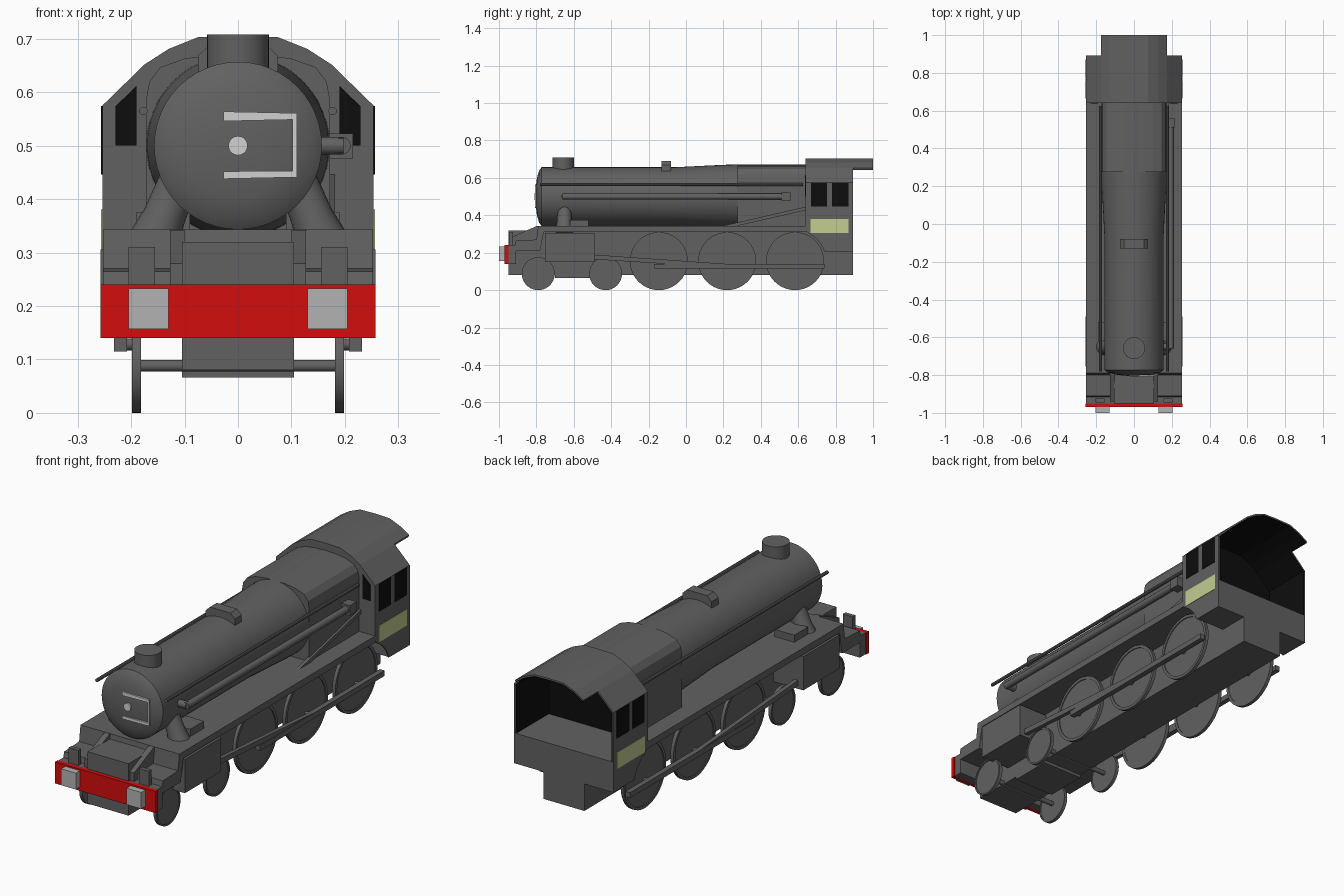
import bpy, bmesh, math
from mathutils import Vector, Matrix

if "Cube" in bpy.data.objects:
    bpy.data.objects.remove(bpy.data.objects["Cube"])

def material(name, r, g, b):
    m = bpy.data.materials.new(name)
    m.diffuse_color = (r, g, b, 1)
    m.use_nodes = True
    m.node_tree.nodes["Principled BSDF"].inputs["Base Color"].default_value = m.diffuse_color
    return m

GREY = material("dark_grey", .12, .12, .12)
BLACK = material("black", .004, .004, .004)
RED = material("red", .65, .004, .004)
STEEL = material("light_grey", .45, .45, .45)
WHITE = material("pale_grey", .64, .64, .64)
GREEN = material("pale_green", .54, .62, .28)

def finish(name, bm, mat, smooth=False):
    bmesh.ops.recalc_face_normals(bm, faces=bm.faces)
    me = bpy.data.meshes.new(name)
    bm.to_mesh(me)
    bm.free()
    me.materials.append(mat)
    ob = bpy.data.objects.new(name, me)
    bpy.context.collection.objects.link(ob)
    if smooth:
        bpy.ops.object.select_all(action='DESELECT')
        ob.select_set(True)
        bpy.context.view_layer.objects.active = ob
        bpy.ops.object.shade_smooth_by_angle(angle=math.radians(35))
    return ob

def prism(name, pts, axis, a, b, mat=GREY):
    """Extrude a closed profile: axis 'x' takes (y, z) points, axis 'y' takes (x, z)."""
    bm = bmesh.new()
    at = lambda p, t: (t, p[0], p[1]) if axis == 'x' else (p[0], t, p[1])
    lo = [bm.verts.new(at(p, a)) for p in pts]
    hi = [bm.verts.new(at(p, b)) for p in pts]
    bm.faces.new(lo)
    bm.faces.new(hi[::-1])
    for i in range(len(pts)):
        j = (i + 1) % len(pts)
        bm.faces.new((lo[i], hi[i], hi[j], lo[j]))
    return finish(name, bm, mat)

def box(name, x0, x1, y0, y1, z0, z1, mat=GREY):
    return prism(name, [(x0, z0), (x1, z0), (x1, z1), (x0, z1)], 'y', y0, y1, mat)

def lathe(name, profile, origin, direction, segs=40, mat=GREY):
    """Revolve (radius, distance) points round a line."""
    bm = bmesh.new()
    vs = [bm.verts.new((r, 0, t)) for r, t in profile]
    es = [bm.edges.new(p) for p in zip(vs, vs[1:])]
    bmesh.ops.spin(bm, geom=vs + es, cent=(0, 0, 0), axis=(0, 0, 1),
                   angle=2 * math.pi, steps=segs)
    bmesh.ops.remove_doubles(bm, verts=bm.verts, dist=1e-5)
    q = Vector(direction).to_track_quat('Z', 'Y')
    bm.transform(Matrix.Translation(origin) @ q.to_matrix().to_4x4())
    return finish(name, bm, mat, True)

def rod(name, p, q, r, segs=16, mat=GREY):
    d = Vector(q) - Vector(p)
    n = d.length
    return lathe(name, [(0, 0), (r, 0), (r, n), (0, n)], p, d, segs, mat)

# Boiler with domed smokebox door, tapering wider to the rear
lathe("boiler", [(0, -.805), (.05, -.803), (.1, -.797), (.14, -.785), (.157, -.772),
                 (.157, -.06), (.17, .2), (.172, .3), (.172, .645), (0, .645)],
      (0, 0, .5), (0, 1, 0), 48)

# Square-shouldered firebox
half = [(.172, .34), (.172, .585), (.166, .62), (.145, .647), (.1, .663), (.05, .670)]
prism("firebox", half + [(-x, z) for x, z in reversed(half)], 'y', .275, .645)

# Chimney and top feed
rod("chimney", (0, -.657, .6), (0, -.657, .708), .058, 32)
prism("top_feed", [(-.075, .63), (.075, .63), (.075, .668), (.052, .69),
                   (-.052, .69), (-.075, .668)], 'y', -.13, -.08)

# Smokebox door fittings
prism("door_strap_top", [(-.027, .546), (.11, .549), (.11, .561), (-.027, .564)], 'y', -.808, -.799, WHITE)
prism("door_strap_bottom", [(-.027, .438), (.11, .441), (.11, .453), (-.027, .452)], 'y', -.808, -.799, WHITE)
box("door_hinge_bar", .102, .11, -.808, -.799, .441, .561, WHITE)
rod("door_handle_disc", (0, -.811, .5), (0, -.803, .5), .018, 20, WHITE)

# Frame, running board and raised front platform
box("main_frame", -.105, .105, -.95, .893, .08, .32)
box("bogie_frame", -.105, .105, -.7, -.5, .066, .09)
box("running_board", -.253, .253, -.78, .645, .312, .343)
prism("front_platform", [(-.95, .14), (-.91, .14), (-.91, .21), (-.78, .21), (-.76, .312),
                         (-.76, .343), (-.79, .343), (-.8, .27), (-.91, .265),
                         (-.915, .24), (-.95, .24)], 'x', -.253, .253)
box("buffer_beam", -.257, .257, -.97, -.95, .14, .24, RED)

# Running gear and fittings on both sides
for s, side in ((-1, "left"), (1, "right")):
    def sbox(name, x0, x1, *rest):
        return box(f"{name}_{side}", *sorted((s * x0, s * x1)), *rest)
    sbox("buffer", .13, .205, -1, -.97, .157, .233, STEEL)
    sbox("lamp_bracket", .155, .205, -.945, -.925, .235, .31)
    prism(f"platform_brace_{side}", [(-.94, .24), (-.78, .24), (-.78, .342), (-.80, .342), (-.94, .28)],
          'x', s * .1, s * .127)
    sbox("cylinder", .1, .257, -.755, -.49, .15, .306)
    sbox("pipe_base", .09, .19, -.62, -.52, .34, .376)
    lathe(f"steam_pipe_{side}", [(0, 0), (.036, 0), (.04, .09), (.05, .145), (0, .145)],
          (s * .105, -.65, .45), (s * .4, 0, -1), 20)
    rod(f"handrail_{side}", (s * .177, -.78, .565), (s * .177, .625, .565), .008, 10)
    wheels = [(-.79, .088), (-.43, .088), (-.145, .155), (.22, .155), (.583, .155)]
    for i, (y, r) in enumerate(wheels):
        k = r * .91
        lathe(f"wheel_{side}_{i + 1}", [(0, -.006), (k, -.006), (k, -.008), (r, -.008), (r, .008),
                                        (k, .008), (k, .004), (0, .004)], (s * .19, y, r), (s, 0, 0), 40)
        if r > .1:
            rod(f"crank_pin_{side}_{i + 1}", (s * .185, y, .128), (s * .225, y, .128), .011, 12)
    prism(f"coupling_rod_{side}", [(-.17, .115), (.74, .115), (.74, .14), (-.17, .14)],
          'x', s * .208, s * .232)
    prism(f"connecting_rod_{side}", [(-.5, .165), (.22, .12), (.22, .14), (-.5, .19)],
          'x', s * .21, s * .23)
for i, (y, r) in enumerate(wheels):
    rod(f"axle_{i + 1}", (-.185, y, r), (.185, y, r), .011, 12)

# Ejector pipe and reversing rod, right side only
rod("ejector_pipe", (.195, -.66, .5), (.195, .53, .5), .016, 14)
rod("ejector_pipe_elbow", (.1, -.65, .5), (.197, -.65, .5), .017, 14)
box("ejector_box", .16, .215, .51, .56, .476, .523)
prism("reversing_rod", [(.18, .34), (.26, .34), (.645, .428), (.645, .447)], 'x', .165, .182)

# Cab roof with black lining; the upper part overhangs at the rear
arc = [(.175, .652), (.13, .681), (.075, .703), (0, .705), (-.075, .703), (-.13, .681), (-.175, .652)]
eave = [(.254, .575)] + arc + [(-.254, .575)]

def shell(name, pts, d0, d1, y0, y1, mat):
    down = lambda d: [(x * (1 - 2 * d), z - d) for x, z in pts]
    prism(name, down(d0) + down(d1)[::-1], 'y', y0, y1, mat)

shell("cab_roof", eave, 0, .006, .64, .893, GREY)
shell("cab_roof_overhang", arc, 0, .006, .89, 1, GREY)
shell("cab_roof_lining", eave, .006, .01, .65, .893, BLACK)
shell("cab_overhang_lining", arc, .006, .01, .89, 1, BLACK)

# Cab walls, floor and rear panel
box("cab_floor", -.25, .25, .645, .893, .312, .345)
box("cab_rear_panel", -.25, .25, .745, .893, .205, .345)
wall = [(.254, .32)] + eave + [(-.254, .32)]
prism("cab_front_wall", wall, 'y', .64, .65)
prism("cab_front_lining", [(x * .98, z - .008 if z > .4 else .346) for x, z in wall], 'y', .65, .656, BLACK)
arch = [(.583 + .165 * math.cos(a), .155 + .165 * math.sin(a))
        for a in (math.radians(18 + 9 * i) for i in range(6))]
side_wall = [(.893, .575), (.893, .205)] + arch + [(.64, .32), (.64, .575)]
for s, side in ((-1, "left"), (1, "right")):
    prism(f"cab_side_{side}", side_wall, 'x', s * .248, s * .254)
    prism(f"cab_side_lining_{side}", [(.645, .346), (.893, .346), (.893, .574), (.645, .574)],
          'x', s * .243, s * .248, BLACK)
    for i, (y0, y1) in enumerate(((.668, .754), (.78, .87))):
        prism(f"side_window_{side}_{i + 1}", [(y0, .446), (y1, .446), (y1, .574), (y0, .574)],
              'x', s * .25, s * .256, BLACK)
    prism(f"front_window_{side}", [(s * .19, .5), (s * .229, .5), (s * .229, .574), (s * .19, .612)],
          'y', .637, .642, BLACK)
    prism(f"number_panel_{side}", [(.665, .305), (.87, .305), (.87, .381), (.665, .381)],
          'x', s * .25, s * .256, GREEN)
